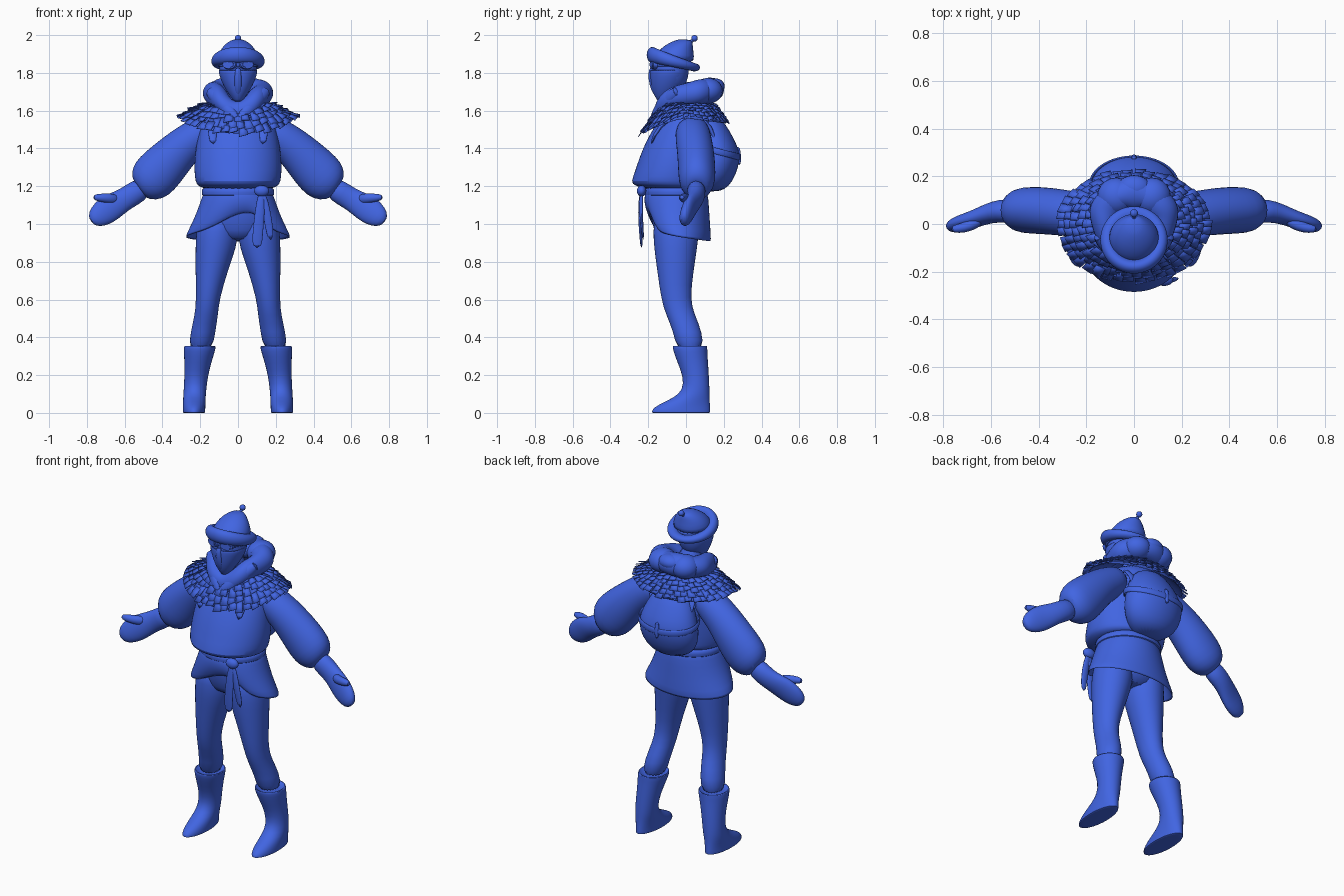
import bpy, bmesh, math, random
from mathutils import Vector, Matrix
random.seed(4)
TAU = 2 * math.pi

blue = bpy.data.materials.new("cloth_blue")
blue.diffuse_color = (0.053, 0.13, 0.76, 1)


def finish(name, bm, subsurf=1, thick=0, angle=50):
    bmesh.ops.recalc_face_normals(bm, faces=bm.faces)
    me = bpy.data.meshes.new(name)
    bm.to_mesh(me)
    bm.free()
    ob = bpy.data.objects.new(name, me)
    bpy.context.collection.objects.link(ob)
    me.materials.append(blue)
    if thick:
        ob.modifiers.new("thickness", 'SOLIDIFY').thickness = thick
    if subsurf:
        m = ob.modifiers.new("smooth", 'SUBSURF')
        m.levels = m.render_levels = subsurf
    bpy.ops.object.select_all(action='DESELECT')
    ob.select_set(True)
    bpy.context.view_layer.objects.active = ob
    bpy.ops.object.shade_smooth_by_angle(angle=math.radians(angle))
    return ob


def skin(name, loops, cap=True, wrap=False, **kw):
    """Bridge a list of equally long point loops."""
    bm = bmesh.new()
    vs = [[bm.verts.new(p) for p in lp] for lp in loops]
    n = len(vs[0])
    for k in range(len(vs) - (0 if wrap else 1)):
        a, b = vs[k], vs[(k + 1) % len(vs)]
        for i in range(n):
            j = (i + 1) % n
            bm.faces.new((a[i], a[j], b[j], b[i]))
    if cap and not wrap:
        bm.faces.new(vs[0])
        bm.faces.new(vs[-1])
    return finish(name, bm, **kw)


def stack(name, rings, slope=0, n=24, **kw):
    """Horizontal elliptical rings (x, y, z, rx, ry); slope tilts z along y."""
    loops = []
    for x, y, z, rx, ry in rings:
        loops.append([(x + rx * math.cos(TAU * i / n), y + ry * math.sin(TAU * i / n),
                       z + slope * ry * math.sin(TAU * i / n)) for i in range(n)])
    return skin(name, loops, **kw)


def limb(name, rings, n=20, **kw):
    """Rings (x, y, z, in-plane radius, depth radius) square to the path."""
    pts = [Vector(r[:3]) for r in rings]
    loops = []
    for k, r in enumerate(rings):
        t = (pts[min(k + 1, len(pts) - 1)] - pts[max(k - 1, 0)]).normalized()
        u = Vector((0, 1, 0)).cross(t).normalized()
        v = t.cross(u)
        loops.append([pts[k] + u * r[3] * math.cos(TAU * i / n) + v * r[4] * math.sin(TAU * i / n)
                      for i in range(n)])
    return skin(name, loops, **kw)


def ball(name, loc, size):
    bm = bmesh.new()
    bmesh.ops.create_uvsphere(bm, u_segments=20, v_segments=12, radius=1,
                              matrix=Matrix.Translation(loc) @ Matrix.Diagonal((*size, 1)))
    return finish(name, bm, subsurf=0)


def hoop(name, center, radius, n=40, m=12, **kw):
    """Closed tube: center(a) gives the path, radius(a) the tube (wide, high)."""
    loops = []
    for i in range(n):
        a = TAU * i / n
        c, (w, h) = Vector(center(a)), radius(a)
        out = Vector((math.cos(a), math.sin(a), 0))
        loops.append([c + out * w * math.cos(TAU * j / m) + Vector((0, 0, h * math.sin(TAU * j / m)))
                      for j in range(m)])
    return skin(name, loops, wrap=True, **kw)


# Head, face mask and neck
stack("head", [(0, -.085, 1.70, .05, .06), (0, -.085, 1.75, .085, .09), (0, -.08, 1.80, .1, .097),
               (0, -.08, 1.86, .1, .095), (0, -.07, 1.92, .08, .08)])
stack("face_mask", [(0, -.12, 1.645, .018, .025), (0, -.115, 1.68, .045, .055), (0, -.097, 1.73, .078, .09),
                    (0, -.09, 1.79, .102, .102), (0, -.09, 1.815, .104, .102)], cap=False, thick=.006)
limb("nose_ridge", [(0, -.15, 1.68, .02, .02), (0, -.178, 1.74, .022, .018), (0, -.188, 1.80, .018, .014),
                    (0, -.18, 1.83, .012, .01)])
stack("neck", [(0, 0, 1.55, .08, .07), (0, -.03, 1.66, .065, .06), (0, -.06, 1.76, .06, .06)])

# Goggles and strap
hoop("goggle_strap", lambda a: (.1 * math.cos(a), -.08 + .096 * math.sin(a), 1.845), lambda a: (.007, .013))
for s in (-1, 1):
    bm = bmesh.new()
    for r, d in ((.042, .02), (.03, .028)):
        bmesh.ops.create_cone(bm, cap_ends=True, segments=20, radius1=r, radius2=r * .85, depth=d,
                              matrix=Matrix.Translation((s * .045, -.172, 1.845)) @
                              Matrix.Rotation(s * .3, 4, 'Z') @ Matrix.Rotation(math.pi / 2, 4, 'X') @
                              Matrix.Diagonal((1, .65, 1, 1)))
    finish("goggle_lens", bm, subsurf=0)

# Hat: sloping rolled brim, crown and bobble
hoop("hat_brim", lambda a: (.112 * math.cos(a), -.067 + .112 * math.sin(a), 1.862 - .033 * math.sin(a)),
     lambda a: (.031, .033 - .011 * math.sin(a)))
stack("hat_crown", [(0, -.067, 1.855, .115, .112), (0, -.055, 1.90, .104, .098), (0, -.04, 1.935, .085, .078),
                    (0, -.018, 1.962, .056, .054), (0, 0, 1.978, .025, .03)], slope=-.1)
limb("bobble_stalk", [(0, .015, 1.95, .012, .012), (0, .04, 1.98, .009, .009)])
ball("hat_bobble", (0, .045, 1.983), (.017, .017, .017))

# Tunic, belt and pelvis
stack("tunic", [(0, -.05, 1.18, .18, .16), (0, -.075, 1.205, .215, .2), (0, -.083, 1.222, .226, .21),
                (0, -.07, 1.28, .233, .2), (0, -.055, 1.36, .23, .19), (0, -.03, 1.46, .215, .172),
                (0, 0, 1.56, .19, .14), (0, .02, 1.63, .12, .1)], n=32)
stack("belt", [(0, -.05, 1.14, .18, .16), (0, -.05, 1.15, .193, .172), (0, -.05, 1.185, .193, .172),
               (0, -.05, 1.2, .18, .16)], n=32)
stack("pelvis", [(0, -.05, 1.16, .175, .15), (0, -.05, 1.05, .2, .14), (0, -.05, .96, .18, .12),
                 (0, -.05, .91, .1, .09)])

# Skirt with a wrapped hem that rises at the front
loops = []
for t, rx, ry, cy in ((0, .182, .165, -.05), (.3, .205, .172, -.05), (.65, .238, .172, -.045), (1, .282, .165, -.03)):
    lp = []
    for i in range(48):
        a = TAU * i / 48
        c, s = math.cos(a), math.sin(a)
        hem = .93 - .025 * s
        if s < 0:
            hem += -s * .105 * math.exp(-((rx * c - .07) / (.1 if rx * c > .07 else .2)) ** 2)
        lp.append((rx * c, cy + ry * s, 1.17 + (hem - 1.17) * t))
    loops.append(lp)
skin("skirt", loops, cap=False, thick=.012)

# Belt knot and hanging tails
ball("belt_knot", (.125, -.235, 1.175), (.04, .025, .03))
limb("sash_tail_long", [(.125, -.235, 1.17, .02, .014), (.115, -.245, 1.06, .026, .01),
                        (.105, -.24, .96, .028, .009), (.1, -.235, .87, .027, .006)])
limb("sash_tail_short", [(.13, -.235, 1.17, .018, .012), (.155, -.24, 1.05, .022, .009), (.175, -.225, .91, .02, .006)])

# Arms, hands, legs and boots, one per side
for s, side in ((-1, "right"), (1, "left")):
    def mir(rings):
        return [(s * r[0],) + r[1:] for r in rings]
    limb(side + "_sleeve", mir([(.13, .035, 1.53, .07, .08), (.2, .035, 1.475, .095, .095),
                                (.28, .045, 1.42, .102, .097), (.36, .055, 1.34, .118, .1),
                                (.43, .058, 1.265, .13, .1), (.48, .058, 1.215, .118, .095),
                                (.515, .056, 1.185, .075, .065), (.52, .056, 1.182, .04, .04)]))
    limb(side + "_mitten", mir([(.49, .055, 1.2, .06, .05), (.56, .055, 1.155, .062, .05),
                                (.61, .045, 1.125, .06, .042), (.67, .02, 1.09, .074, .036),
                                (.72, .005, 1.055, .07, .035), (.76, -.01, 1.025, .05, .03),
                                (.777, -.012, 1.012, .02, .015)]))
    limb(side + "_thumb", mir([(.64, .02, 1.13, .03, .025), (.69, -.01, 1.137, .025, .023),
                               (.74, -.02, 1.14, .021, .02), (.767, -.022, 1.142, .011, .011)]))
    stack(side + "_leg", mir([(.1, -.05, 1.08, .1, .12), (.112, -.053, .95, .112, .122),
                              (.116, -.055, .88, .11, .116), (.14, -.056, .75, .086, .097),
                              (.16, -.055, .6, .062, .077), (.167, -.03, .52, .062, .077),
                              (.185, .01, .43, .066, .076), (.2, .022, .33, .066, .075)]), n=20)
    stack(side + "_boot", mir([(.202, .02, .335, .066, .075), (.202, .02, .357, .078, .088),
                               (.202, .021, .352, .085, .093), (.204, .022, .33, .084, .091),
                               (.212, .035, .27, .072, .082), (.222, .054, .19, .062, .068),
                               (.228, .054, .12, .06, .071), (.231, .03, .08, .06, .095),
                               (.232, -.012, .042, .06, .14), (.233, -.026, .016, .06, .156),
                               (.233, -.026, 0, .06, .156), (.233, -.026, 0, .055, .15)]))
    # Shoulder straps
    limb(side + "_strap", mir([(.13, -.185, 1.42, .022, .008), (.14, -.15, 1.52, .022, .01),
                               (.14, -.02, 1.6, .022, .012), (.135, .11, 1.56, .022, .012),
                               (.12, .15, 1.46, .025, .01), (.12, .18, 1.36, .025, .01)]))

# Backpack with flap band and toggle
stack("backpack", [(0, .12, 1.17, .07, .06), (0, .14, 1.2, .13, .09), (0, .155, 1.26, .175, .11),
                   (0, .165, 1.34, .185, .122), (0, .165, 1.39, .175, .118), (0, .15, 1.46, .15, .1),
                   (0, .13, 1.53, .11, .08), (0, .12, 1.57, .06, .05)])
hoop("backpack_band", lambda a: (.184 * math.cos(a), .164 + .118 * math.sin(a), 1.385 - .03 * math.sin(a)),
     lambda a: (.006, .018))
limb("backpack_toggle", [(0, .275, 1.41, .012, .01), (0, .283, 1.36, .014, .01), (0, .282, 1.31, .01, .008)])


# Feathered cape: sloped base plus overlapping rows of small plates
def cape(t, a, lift=0):
    c, s = math.cos(a), math.sin(a)
    out_z = 1.56 - .1 * max(0, -s) ** 1.5 - .035 * max(0, s)
    ry = (.13 + .125 * t) if s < 0 else (.14 + .085 * t)
    fall = t * abs(t) ** .2
    return Vector(((.17 + .155 * t) * c, .005 + ry * s, 1.635 + (out_z - 1.635) * fall + lift))


skin("cape_base", [[cape(t, TAU * i / 40, -.012) for i in range(40)] for t in (-.3, 0, .3, .6, .85)],
     cap=False, thick=.006)
bm = bmesh.new()
for row in range(5):
    n = 30 + row * 3
    for i in range(n):
        a = TAU * (i + .5 * (row % 2) + random.uniform(-.15, .15)) / n
        t0, t1 = row * .18 - .05, row * .18 + .25 + random.uniform(-.03, .06)
        w = TAU / n * random.uniform(.44, .54)
        k, l = random.uniform(-.004, .012), random.uniform(-.02, .02)
        bm.faces.new([bm.verts.new(p) for p in (cape(t0, a - w, .002), cape(t0, a + w, .002),
                                                cape(t1 + l, a + w, .012 + k), cape(t1 - l, a - w, .01))])
finish("cape_feathers", bm, subsurf=0, thick=.004, angle=30)


# Bunched cowl dipping to a V at the front, with hood folds behind
def cowl(a):
    c, s = math.cos(a), math.sin(a)
    f = max(0, -s)
    return (.125 * c, .025 + (.105 if s > 0 else .15) * s, 1.69 + .02 * max(0, s) - .03 * f - .075 * f ** 5)


hoop("cowl", cowl, lambda a: (.062 + .008 * math.sin(a) + .006 * math.sin(5 * a),
                              .066 + .004 * math.sin(4 * a)))
for s in (-1, 1):
    ball("hood_fold", (s * .075, .115, 1.705), (.08, .08, .068))
    limb("cowl_lapel", [(s * .155, -.03, 1.71, .035, .04), (s * .1, -.1, 1.66, .04, .035),
                        (s * .04, -.155, 1.59, .035, .028), (0, -.175, 1.55, .02, .018)])
ball("hood_crest", (0, .15, 1.73), (.07, .055, .042))
